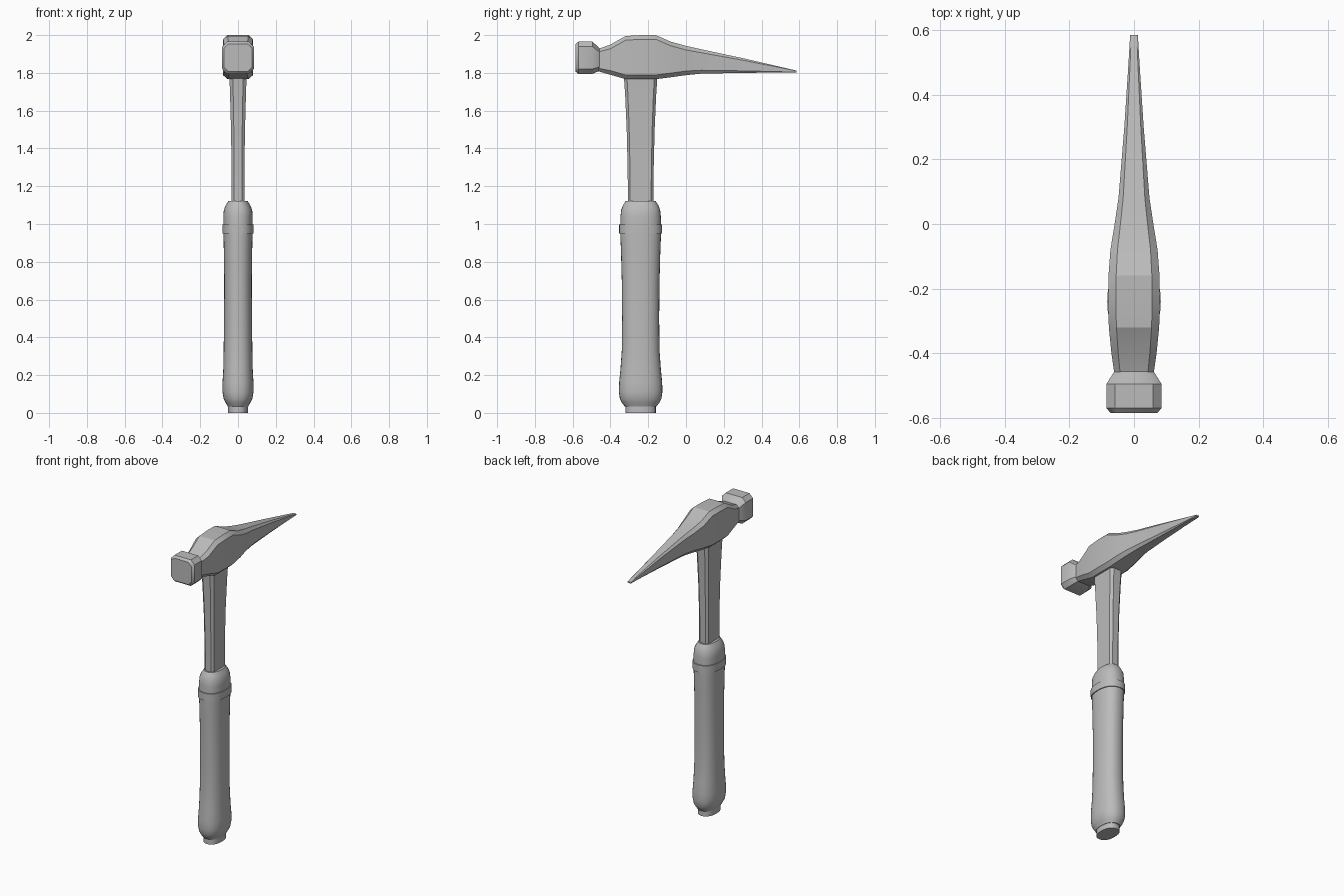
import bpy, bmesh, math
from mathutils import Vector

cube = bpy.data.objects.get("Cube")
if cube:
    bpy.data.objects.remove(cube)

GREY = (0.5, 0.5, 0.5, 1)
steel = bpy.data.materials.new("grey")
steel.use_nodes = True
steel.diffuse_color = GREY
steel.node_tree.nodes["Principled BSDF"].inputs["Base Color"].default_value = GREY

AXIS_Y = -0.24  # centre line of shaft and grip


def octagon(hx, hv, cx, cv):
    """Chamfered rectangle of half sizes hx, hv."""
    return [(hx, cv - hv), (hx, hv - cv), (hx - cx, hv), (cx - hx, hv),
            (-hx, hv - cv), (-hx, cv - hv), (cx - hx, -hv), (hx - cx, -hv)]


def oval(hx, hy, sides=32, power=0.86):
    """Slightly squared ellipse."""
    ring = []
    for i in range(sides):
        a = math.tau * i / sides
        c, s = math.cos(a), math.sin(a)
        ring.append((math.copysign(abs(c) ** power, c) * hx,
                     math.copysign(abs(s) ** power, s) * hy))
    return ring


def loft(name, rings, angle):
    """Skin a list of rings and cap both ends."""
    bm = bmesh.new()
    loops = [[bm.verts.new(p) for p in ring] for ring in rings]
    n = len(loops[0])
    for a, b in zip(loops, loops[1:]):
        for i in range(n):
            j = (i + 1) % n
            bm.faces.new((a[i], a[j], b[j], b[i]))
    bm.faces.new(loops[0])
    bm.faces.new(loops[-1])
    bmesh.ops.recalc_face_normals(bm, faces=bm.faces)
    mesh = bpy.data.meshes.new(name)
    bm.to_mesh(mesh)
    bm.free()
    mesh.materials.append(steel)
    obj = bpy.data.objects.new(name, mesh)
    bpy.context.collection.objects.link(obj)
    bpy.ops.object.select_all(action='DESELECT')
    obj.select_set(True)
    bpy.context.view_layer.objects.active = obj
    bpy.ops.object.shade_smooth_by_angle(angle=math.radians(angle))
    return obj


def along_y(y, low, high, hx, cx, cz):
    mid = (low + high) / 2
    return [Vector((x, y, mid + v)) for x, v in octagon(hx, (high - low) / 2, cx, cz)]


def along_z(z, section):
    return [Vector((x, AXIS_Y + y, z)) for x, y in section]


# Head body tapering back to the pick: y, bottom, top, half width
body = [(-0.47, 1.81, 1.925, 0.06), (-0.40, 1.79, 1.95, 0.07),
        (-0.32, 1.767, 1.995, 0.078), (-0.24, 1.767, 2.0, 0.08),
        (-0.16, 1.767, 2.0, 0.079), (-0.08, 1.777, 1.965, 0.073),
        (0.0, 1.788, 1.943, 0.06), (0.08, 1.796, 1.925, 0.048),
        (0.30, 1.80, 1.878, 0.03), (0.50, 1.802, 1.832, 0.017),
        (0.585, 1.803, 1.812, 0.012)]
loft("pick_head", [along_y(y, lo, hi, hx, 0.3 * hx, min(0.022, 0.14 * (hi - lo)))
                   for y, lo, hi, hx in body], 22)

# Square striking face with chamfered corners
poll = [(-0.585, 1.807, 1.953, 0.073, 0.022), (-0.57, 1.795, 1.965, 0.085, 0.026),
        (-0.495, 1.795, 1.965, 0.085, 0.026), (-0.455, 1.812, 1.928, 0.06, 0.02)]
loft("striking_poll", [along_y(y, lo, hi, hx, c, c) for y, lo, hi, hx, c in poll], 35)

# Octagonal shaft: z, half width, half depth
shaft = [(1.09, 0.034, 0.067), (1.3, 0.034, 0.069), (1.5, 0.037, 0.074),
         (1.68, 0.042, 0.082), (1.80, 0.046, 0.09)]
loft("shaft", [along_z(z, octagon(hx, hy, 0.4 * hx, 0.18 * hy))
               for z, hx, hy in shaft], 22)

# Rounded grip: z, half width, half depth
grip = [(0.035, 0.055, 0.085), (0.055, 0.066, 0.10), (0.075, 0.076, 0.11),
        (0.11, 0.082, 0.115), (0.16, 0.082, 0.114), (0.23, 0.078, 0.107),
        (0.33, 0.076, 0.10), (0.50, 0.074, 0.098), (0.70, 0.073, 0.10),
        (0.85, 0.075, 0.104), (0.95, 0.077, 0.108), (1.04, 0.078, 0.107),
        (1.075, 0.075, 0.103), (1.10, 0.064, 0.093), (1.122, 0.051, 0.079)]
loft("grip", [along_z(z, oval(hx, hy)) for z, hx, hy in grip], 40)

# Raised band and end plug
loft("grip_band", [along_z(z, oval(0.083, 0.114)) for z in (0.95, 0.998)], 40)
loft("end_plug", [along_z(z, oval(0.053, 0.08)) for z in (0, 0.05)], 40)
